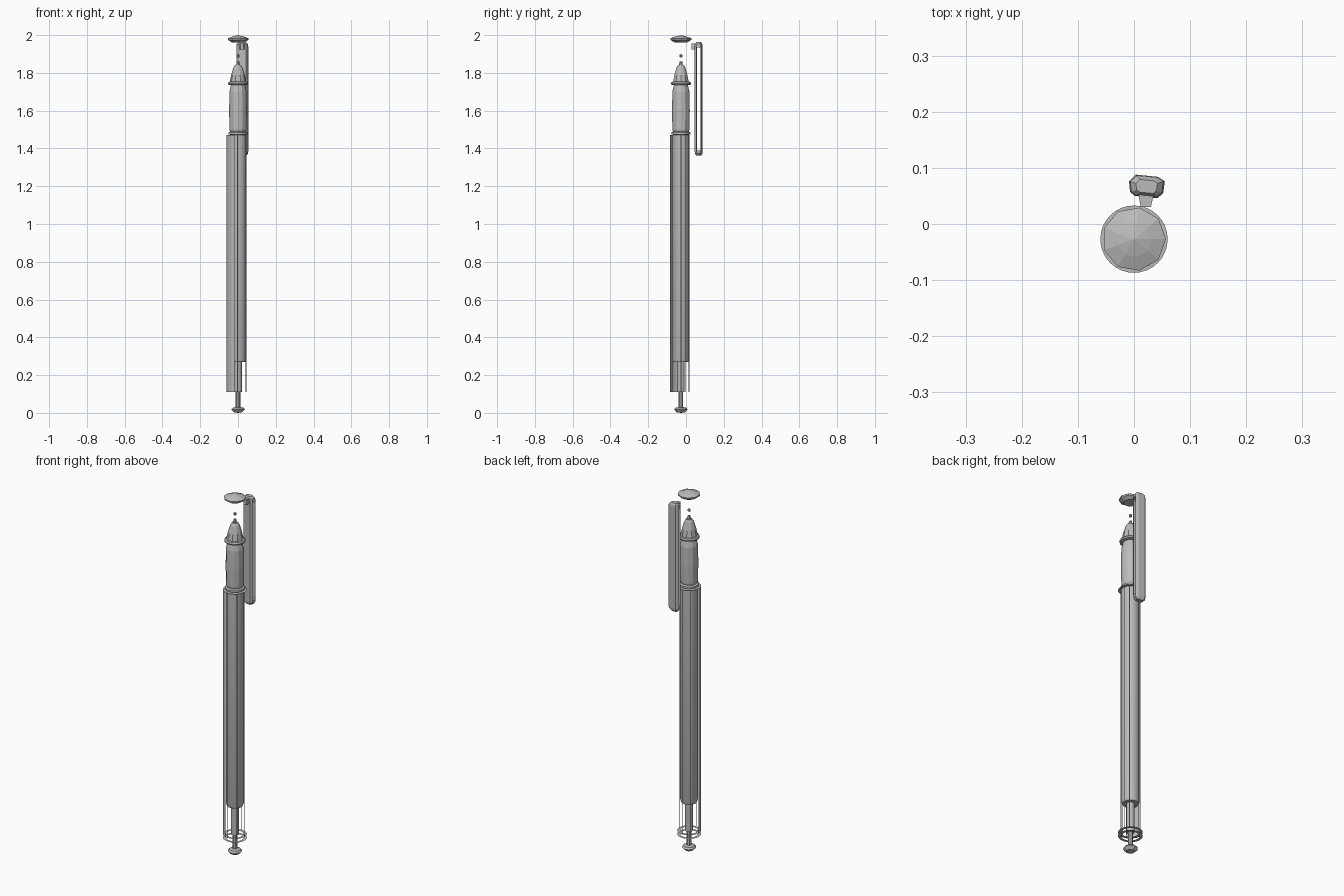
import bpy, bmesh, math

cube = bpy.data.objects.get("Cube")
if cube:
    bpy.data.objects.remove(cube)

grey = bpy.data.materials.new("plain grey")
grey.use_nodes = True
grey.diffuse_color = (0.5, 0.5, 0.5, 1)
grey.node_tree.nodes["Principled BSDF"].inputs["Base Color"].default_value = (0.5, 0.5, 0.5, 1)

AXIS_Y = -0.027


def finish(name, bm, smooth=False):
    bmesh.ops.remove_doubles(bm, verts=bm.verts, dist=0.00001)
    bmesh.ops.recalc_face_normals(bm, faces=bm.faces)
    mesh = bpy.data.meshes.new(name)
    bm.to_mesh(mesh)
    bm.free()
    mesh.materials.append(grey)
    obj = bpy.data.objects.new(name, mesh)
    bpy.context.collection.objects.link(obj)
    if smooth:
        bpy.ops.object.select_all(action="DESELECT")
        obj.select_set(True)
        bpy.context.view_layer.objects.active = obj
        bpy.ops.object.shade_smooth_by_angle(angle=math.radians(35))
    return obj


def lathe(name, profile, sides=24, start=0, sweep=360, smooth=True):
    """Turn (radius, height) pairs about the pen's axis."""
    bm = bmesh.new()
    rows = []
    for i in range(sides + 1):
        a = math.radians(start + sweep * i / sides)
        rows.append([bm.verts.new((r * math.cos(a), AXIS_Y + r * math.sin(a), z))
                     for r, z in profile])
    for a, b in zip(rows, rows[1:]):
        for j in range(len(profile) - 1):
            bm.faces.new((a[j], b[j], b[j + 1], a[j + 1]))
    bmesh.ops.dissolve_degenerate(bm, edges=bm.edges, dist=0.00001)
    return finish(name, bm, smooth)


def loft(name, section, levels, closed=True):
    """Stack scaled copies of an (x, y) section; levels hold (height, scale)."""
    bm = bmesh.new()
    cx, cy = 0.022, 0.067
    rings = [[bm.verts.new((cx + (x - cx) * s, cy + (y - cy) * s, z)) for x, y in section]
             for z, s in levels]
    n = len(section)
    for a, b in zip(rings, rings[1:]):
        for i in range(n if closed else n - 1):
            k = (i + 1) % n
            bm.faces.new((a[i], a[k], b[k], b[i]))
    if closed:
        bm.faces.new(rings[0])
        bm.faces.new(rings[-1])
    return finish(name, bm)


# Inner barrel, refill and foot
lathe("inner_barrel", [(0.02, 0.27), (0.04, 0.27), (0.045, 0.285), (0.045, 1.47), (0.03, 1.47)])
lathe("refill", [(0, 0.11), (0.02, 0.11), (0.02, 0.27)], 12)
lathe("foot_stem", [(0.012, 0.03), (0.012, 0.11)], 8)
lathe("foot", [(0, 0), (0.022, 0.003), (0.037, 0.018), (0.03, 0.027), (0, 0.033)], 9, smooth=False)

# Open outer casing: one broad panel and narrow ribs
casing = [(0.06, 0.11), (0.06, 1.47)]
lathe("casing_panel", casing, 8, 176, 76)
for angle in (0, 22, 45, 90, 133, 268, 315):
    lathe("casing_rib", casing, 1, angle - 2, 4, smooth=False)
for name, z in (("lower_rim", 0.09), ("casing_floor", 0.11), ("casing_shoulder", 1.47)):
    lathe(name, [(0.044, z), (0.06, z)], 32, smooth=False)

# Grip, collar, tip and ball
lathe("grip_ring", [(0.035, 1.47), (0.05, 1.475), (0.05, 1.485), (0.04, 1.49)])
lathe("grip", [(0.036, 1.47), (0.045, 1.5), (0.047, 1.6), (0.045, 1.7), (0.036, 1.74)], 12, smooth=False)
lathe("collar", [(0.036, 1.735), (0.052, 1.738), (0.054, 1.745), (0.05, 1.752), (0.036, 1.755)])
lathe("tip_cone", [(0.044, 1.75), (0.036, 1.79), (0.024, 1.83), (0.016, 1.842), (0, 1.842)], 10, smooth=False)
lathe("nib", [(0.01, 1.84), (0.007, 1.86), (0, 1.862)], 8)
lathe("ball", [(0, 1.88), (0.008, 1.885), (0.008, 1.895), (0, 1.9)], 8)

# Faceted crown at the end of the cap
lathe("crown", [(0, 1.965), (0.035, 1.962), (0.056, 1.975), (0.057, 1.983), (0.032, 1.992), (0, 2)],
      9, smooth=False)

# Clip: two shallow channels with open sides, closed by rounded ends
front = [(-0.007, 0.057), (0.002, 0.05), (0.042, 0.046), (0.052, 0.055)]
back = [(0.055, 0.076), (0.043, 0.084), (0.003, 0.088), (-0.009, 0.076)]
for name, section in (("clip_front", front), ("clip_back", back)):
    loft(name, section, [(1.385, 1), (1.94, 1)], closed=False)
for name, z, out in (("clip_lower_end", 1.39, -1), ("clip_upper_end", 1.935, 1)):
    loft(name, front + back, [(z, 1), (z + 0.018 * out, 0.92), (z + 0.028 * out, 0.6)])

# Bridge joining the clip to the cap
bridge = [(0.012, 0.03), (0.03, 0.03), (0.035, 0.052), (0.008, 0.052)]
loft("clip_bridge", bridge, [(1.925, 1), (1.955, 1)])
